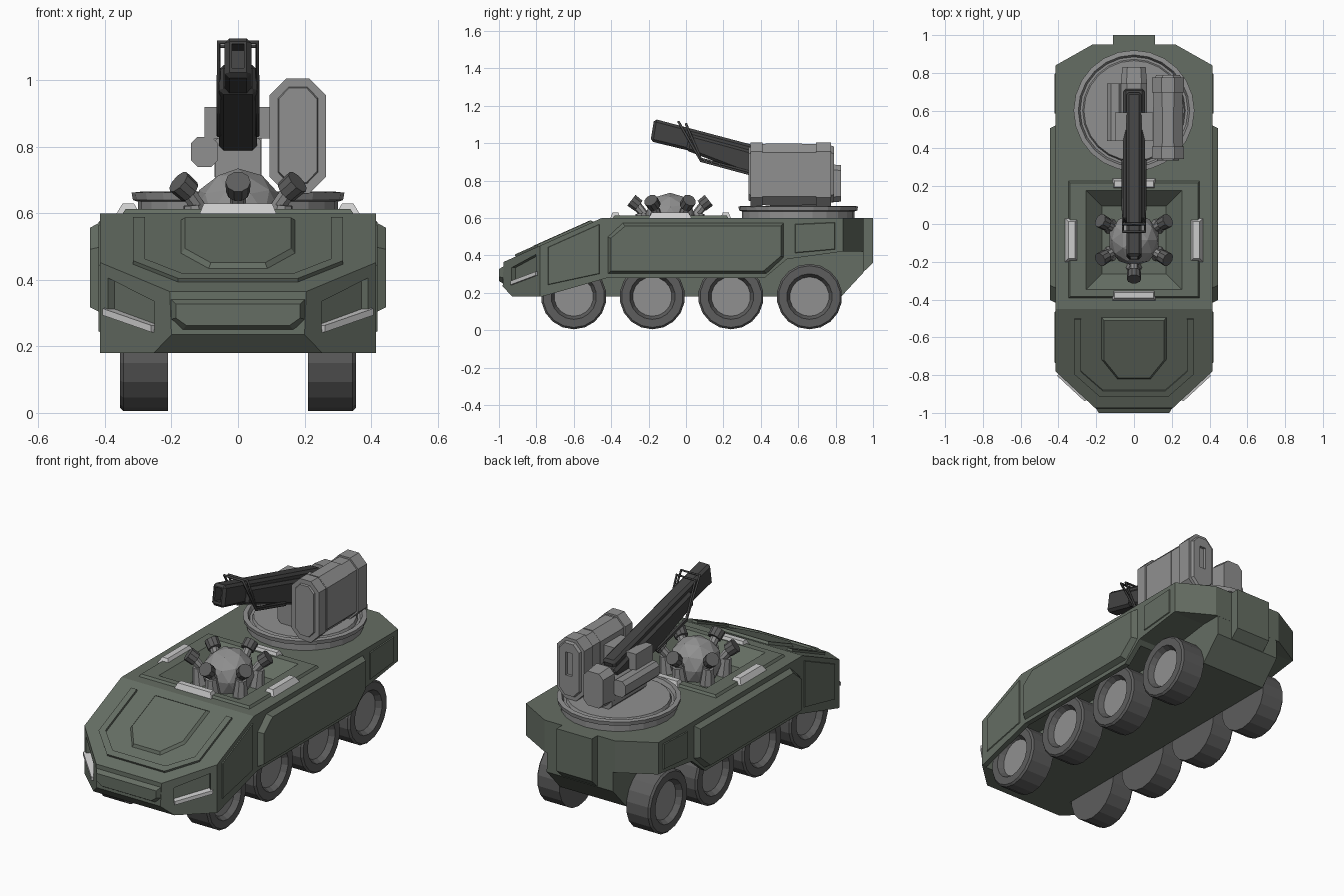
import bpy, bmesh, math
from mathutils import Matrix, Vector

if "Cube" in bpy.data.objects:
    bpy.data.objects.remove(bpy.data.objects["Cube"])


def material(name, rgb):
    m = bpy.data.materials.new(name)
    m.diffuse_color = (*rgb, 1)
    m.use_nodes = True
    m.node_tree.nodes["Principled BSDF"].inputs["Base Color"].default_value = m.diffuse_color
    return m


GREEN = material("olive_paint", (0.13, 0.155, 0.125))
DARK = material("gun_metal", (0.055, 0.055, 0.055))
TYRE = material("rubber", (0.11, 0.11, 0.11))
STEEL = material("steel", (0.28, 0.28, 0.28))


def finish(name, bm, mat=None, mirror=False):
    bmesh.ops.recalc_face_normals(bm, faces=bm.faces[:])
    me = bpy.data.meshes.new(name)
    bm.to_mesh(me)
    bm.free()
    ob = bpy.data.objects.new(name, me)
    bpy.context.collection.objects.link(ob)
    if mat:
        me.materials.append(mat)
    if mirror:
        ob.modifiers.new("mirror", 'MIRROR')
    return ob


def frame(o, x, y):
    x, y = Vector(x).normalized(), Vector(y).normalized()
    m = Matrix((x, y, x.cross(y))).transposed().to_4x4()
    m.translation = o
    return m


def prism_bm(pts, m, h0, h1, t=0.0):
    """Prism over a 2D outline; the far end shrinks by t on every side."""
    bm = bmesh.new()
    xs, ys = [p[0] for p in pts], [p[1] for p in pts]
    cx, cy = (min(xs) + max(xs)) / 2, (min(ys) + max(ys)) / 2
    kx, ky = 1 - 2 * t / (max(xs) - min(xs)), 1 - 2 * t / (max(ys) - min(ys))
    a = [bm.verts.new(m @ Vector((x, y, h0))) for x, y in pts]
    b = [bm.verts.new(m @ Vector((cx + (x - cx) * kx, cy + (y - cy) * ky, h1))) for x, y in pts]
    bm.faces.new(a)
    bm.faces.new(b)
    for i in range(len(a)):
        j = i - 1
        bm.faces.new((a[j], a[i], b[i], b[j]))
    return bm


def prism(name, pts, m, h0, h1, t=0.0, mat=None, mirror=False):
    return finish(name, prism_bm(pts, m, h0, h1, t), mat, mirror)


def rect(x0, x1, y0, y1, c=0.0):
    if not c:
        return [(x0, y0), (x1, y0), (x1, y1), (x0, y1)]
    return [(x0 + c, y0), (x1 - c, y0), (x1, y0 + c), (x1, y1 - c),
            (x1 - c, y1), (x0 + c, y1), (x0, y1 - c), (x0, y0 + c)]


def lathe(name, prof, m, n, mat=None, mirror=False):
    bm = bmesh.new()
    vs = [bm.verts.new((r, 0, h)) for r, h in prof]
    es = [bm.edges.new(p) for p in zip(vs, vs[1:])]
    bmesh.ops.spin(bm, geom=vs + es, cent=(0, 0, 0), axis=(0, 0, 1), angle=math.tau, steps=n)
    bmesh.ops.remove_doubles(bm, verts=bm.verts[:], dist=1e-4)
    bm.transform(m)
    return finish(name, bm, mat, mirror)


def cut(ob, cutters):
    for c in cutters:
        mod = ob.modifiers.new("cut", 'BOOLEAN')
        mod.operation, mod.object, mod.solver = 'DIFFERENCE', c, 'EXACT'
        c.hide_render = True
        c.hide_set(True)


SIDE = frame((0, 0, 0), (0, 1, 0), (0, 0, 1))        # local (y, z), height along +x
FRONT = frame((0, 0, 0), (1, 0, 0), (0, 0, 1))       # local (x, z), height along -y
TOP = Matrix.Identity(4)
SLOPE = frame((0, -.975, .365), (1, 0, 0), (0, .525, .235))
CORNER = frame((.2, -.98, 0), (.215, .2, 0), (0, 0, 1))

# Upper hull: side profile, corners sliced off
bm = prism_bm([(-.975, .365), (-.98, .235), (-.93, .18), (-.77, .18), (-.42, .28), (.42, .28),
               (.54, .38), (.83, .42), (.95, .42), (.95, .6), (-.45, .6)], SIDE, -.415, .415)
for s in (-1, 1):
    for co, no in (((.415 * s, -.78, 0), (.2 * s, -.215, 0)), ((.415 * s, .84, 0), (.11 * s, .195, 0))):
        r = bmesh.ops.bisect_plane(bm, geom=bm.verts[:] + bm.edges[:] + bm.faces[:],
                                   plane_co=co, plane_no=no, clear_outer=True)
        es = [e for e in r['geom_cut'] if isinstance(e, bmesh.types.BMEdge)]
        bmesh.ops.holes_fill(bm, edges=es, sides=0)
hull = finish("hull", bm, GREEN)

# Cut wheel wells, headlight recesses and the roof well
cutters = []
for s in (1, -1):
    flip = Matrix.Diagonal((s, 1, 1, 1))
    cutters.append(prism("well_cutter", rect(-.785, .86, .1, .36), SIDE, .206 * s, .385 * s))
    cutters.append(prism("lamp_cutter", [(.065, .245), (.265, .3), (.265, .41), (.065, .335)],
                         flip @ CORNER, .03, -.025, .008))
roof_cut = prism("roof_cutter", rect(-.27, .27, -.365, .195), TOP, .63, .53, .1)
cut(hull, cutters + [roof_cut])
roof_frame = prism("roof_frame", rect(-.35, .35, -.395, .23), TOP, .595, .613, .012, GREEN)
cut(roof_frame, [roof_cut])

# Belly and tail
prism("belly", [(-.9, .18), (.83, .18), (.95, .31), (.949, .5), (-.6, .4), (-.9, .3)],
      SIDE, -.207, .207, 0, GREEN)
prism("tail_block", [(.93, .294), (1, .36), (1, .6), (.93, .6)], SIDE, -.11, .11, 0, GREEN)

# Raised armour plates
prism("side_armour", [(-.42, .3), (.43, .3), (.525, .39), (.525, .575), (-.34, .575), (-.42, .5)],
      SIDE, .41, .445, .018, GREEN, True)
prism("rear_side_plate", [(.58, .41), (.8, .43), (.8, .58), (.58, .57)], SIDE, .41, .42, .006, GREEN, True)
prism("front_side_plate", [(-.74, .24), (-.46, .3), (-.46, .57), (-.74, .445)], SIDE, .41, .42, .006, GREEN, True)
prism("glacis_plate", [(-.175, .53), (-.175, .28), (-.09, .165), (.09, .165), (.175, .28), (.175, .53)],
      SLOPE, -.005, .014, .016, GREEN)
half = [(.18, .07), (.315, .2), (.315, .52), (.28, .52), (.28, .215), (.165, .105)]
prism("glacis_rib", half + [(-x, y) for x, y in half[::-1]], SLOPE, -.005, .012, 0, GREEN)
prism("nose_plate", [(-.17, .245), (.17, .245), (.205, .28), (.205, .345), (-.205, .345), (-.205, .28)],
      FRONT, .97, 1.0, .018, GREEN)
prism("light_bar", [(.07, .24), (.275, .295), (.275, .317), (.07, .262)], CORNER, -.025, .012, .003, None, True)

# Roof edge rails
for name, y0, y1 in (("front_rail", -.405, -.35), ("rear_rail", .185, .24)):
    prism(name, rect(-.115, .115, y0, y1), TOP, .6, .63, .012)
prism("side_rail", rect(.295, .365, -.2, .03), TOP, .6, .63, .018, None, True)

# Wheels: four axles, mirrored
for i in range(4):
    m = SIDE @ Matrix.Translation((-.6 + .42 * i, .18, 0)) @ Matrix.Rotation(math.pi / 18, 4, 'Z')
    lathe(f"tyre_{i}", [(0, .21), (.175, .21), (.175, .345), (.165, .355), (.122, .355), (.105, .325)],
          m, 18, TYRE, True)
    lathe(f"hub_{i}", [(.12, .325), (0, .325)], m, 18, STEEL, True)

# Sensor dome with six lamps around it
bm = bmesh.new()
bmesh.ops.create_icosphere(bm, subdivisions=2, radius=.137,
                           matrix=Matrix.Translation((0, -.085, .598)))
finish("sensor_dome", bm, STEEL)


def rod(name, p, q, r0, r1, n=8, mat=STEEL):
    d = Vector(q) - Vector(p)
    m = Matrix.Translation(p) @ d.to_track_quat('Z', 'Y').to_matrix().to_4x4()
    return lathe(name, [(0, 0), (r0, 0), (r1, d.length), (0, d.length)], m, n, mat)


for i in range(6):
    a = math.radians(30 + 60 * i)

    def at(r, z):
        return (r * math.cos(a), r * math.sin(a) - .085, z)
    rod(f"lamp_foot_{i}", at(.145, .53), at(.155, .625), .042, .03, 8)
    rod(f"lamp_neck_{i}", at(.13, .61), at(.185, .675), .022, .026, 8)
    rod(f"lamp_head_{i}", at(.168, .665), at(.207, .695), .036, .038, 10, TYRE)

# Turntable with grooved rim
lathe("turntable", [(0, .6), (.3, .6), (.3, .635), (.316, .64), (.32, .662), (.295, .665),
                    (.285, .645), (.272, .645), (.265, .66), (0, .66)],
      Matrix.Translation((0, .6, 0)), 24, STEEL)

# Gun: upper barrel with muzzle slot, deeper body below
barrel = prism("gun_barrel", [(-.19, 1.01), (-.17, 1.13), (.7, .9), (.68, .8)], SIDE, -.04, .04, 0, DARK)
body = prism("gun_body", [(.0, .962), (.02, 1.05), (.72, .86), (.68, .74), (.55, .75)], SIDE, -.057, .057, 0, DARK)
for ob in (barrel, body):
    b = ob.modifiers.new("bevel", 'BEVEL')
    b.width, b.segments = .014, 1
cut(barrel, [prism("muzzle_cutter", [(-.25, 1.055), (-.24, 1.128), (-.1, 1.09), (-.12, 1.02)],
                   SIDE, -.018, .018)])


# Bent tube guards around the barrel
def tube(name, pts, r=.007):
    cu = bpy.data.curves.new(name, 'CURVE')
    cu.dimensions, cu.bevel_depth, cu.bevel_resolution = '3D', r, 1
    sp = cu.splines.new('POLY')
    sp.points.add(len(pts) - 1)
    for p, co in zip(sp.points, pts):
        p.co = (*co, 1)
    cu.materials.append(DARK)
    bpy.context.collection.objects.link(bpy.data.objects.new(name, cu))


for i, (y, d) in enumerate(((-.04, 0), (0, .012))):
    run = [(.34, .835 + d), (.08, .905 + d), (y, 1.115 - d)]
    x = .058
    tube(f"barrel_guard_{i}", [(x, *p) for p in run] + [(-x, *p) for p in run[::-1]])

# Gun mount: breech, cradle, trunnion and sight boxes
prism("breech", rect(-.07, .07, .68, .89, .03), FRONT, -.74, -.83, .008, STEEL)
prism("cradle", rect(-.068, .068, .65, .85, .03), FRONT, -.45, -.76, 0, STEEL)
prism("trunnion", rect(-.1, .11, .825, .92), FRONT, -.44, -.59, 0, STEEL)
prism("sight_box", rect(-.142, -.06, .74, .83, .02), FRONT, -.44, -.745, 0, STEEL)

# Launcher pod: inner core with three bands, framed front, slot at the back
prism("pod_core", rect(.103, .257, .67, .995, .045), FRONT, -.36, -.77, 0, STEEL)
for i, (y0, y1) in enumerate(((.345, .41), (.425, .62), (.695, .775))):
    g = 0 if i != 1 else .006
    prism(f"pod_band_{i}", rect(.095 + g, .265 - g, .66 + g, 1.005 - g, .05), FRONT, -y0, -y1, 0, STEEL)
prism("pod_front", rect(.115, .245, .685, .985, .035), FRONT, -.36, -.335, .008, STEEL)
back = prism("pod_back", rect(.11, .25, .68, .99, .04), FRONT, -.77, -.79, .008, STEEL)
cut(back, [prism("slot_cutter", rect(.16, .2, .8, .93), FRONT, -.774, -.82)])
